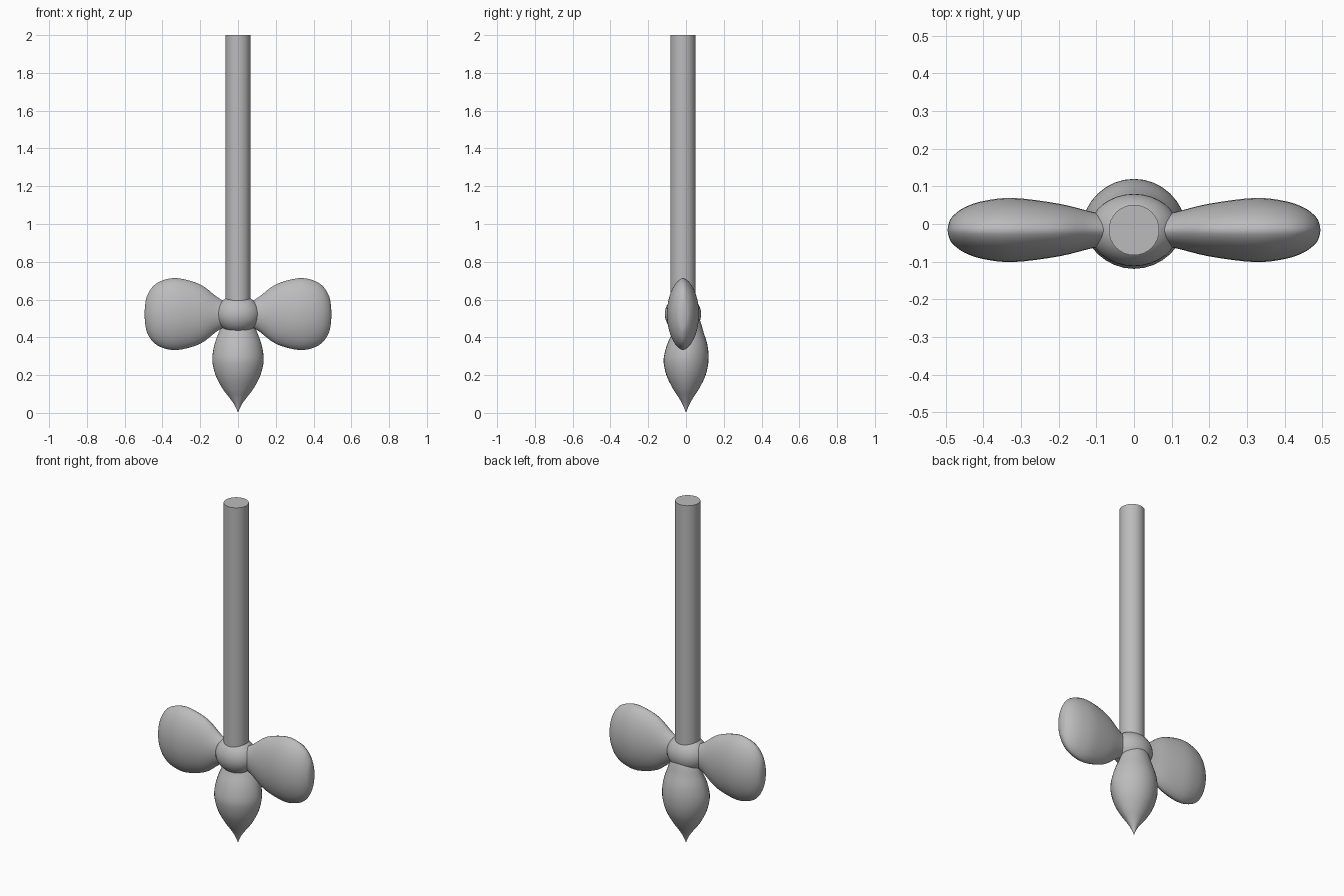
import bpy, bmesh, math
from mathutils import Vector

if "Cube" in bpy.data.objects:
    bpy.data.objects.remove(bpy.data.objects["Cube"], do_unlink=True)

grey = bpy.data.materials.new("plain grey")
grey.use_nodes = True
colour = (0.5, 0.5, 0.5, 1)
grey.diffuse_color = colour
grey.node_tree.nodes["Principled BSDF"].inputs["Base Color"].default_value = colour

AXIS_Y = -0.016   # the shaft, hub and blades share this centre line
HUB_Z = 0.523


def finish(obj, name):
    obj.name = name
    obj.data.materials.clear()
    obj.data.materials.append(grey)
    bpy.ops.object.select_all(action='DESELECT')
    bpy.context.view_layer.objects.active = obj
    obj.select_set(True)
    bpy.ops.object.transform_apply(location=True, rotation=True, scale=True)
    bpy.ops.object.shade_smooth_by_angle(angle=math.radians(40))
    return obj


def smooth_path(points, steps=4):
    """Catmull-Rom curve through the given stations."""
    p = [Vector(q) for q in points]
    p = [p[0]] + p + [p[-1]]
    out = []
    for i in range(1, len(p) - 2):
        a, b, c, d = p[i - 1:i + 3]
        for k in range(steps):
            t = k / steps
            out.append(0.5 * (2 * b + (c - a) * t + (2 * a - 5 * b + 4 * c - d) * t * t
                              + (3 * b - a - 3 * c + d) * t ** 3))
    return out + [p[-1]]


def loft(name, stations, place, pinch, sides=32):
    """Skin lens-shaped rings; stations are (position, half width, half thickness)."""
    bm = bmesh.new()
    rings = []
    for pos, wide, thick in smooth_path(stations):
        ring = []
        for k in range(sides):
            a = 2 * math.pi * k / sides
            s = math.sin(a)
            depth = math.copysign(abs(s) ** pinch, s)
            ring.append(bm.verts.new(place(pos, max(wide, 0) * math.cos(a), max(thick, 0) * depth)))
        rings.append(ring)
    for low, high in zip(rings, rings[1:]):
        for k in range(sides):
            n = (k + 1) % sides
            bm.faces.new((low[k], low[n], high[n], high[k]))
    bm.faces.new(rings[0])
    bmesh.ops.remove_doubles(bm, verts=bm.verts, dist=0.0005)
    bmesh.ops.recalc_face_normals(bm, faces=bm.faces)
    mesh = bpy.data.meshes.new(name)
    bm.to_mesh(mesh)
    bm.free()
    obj = bpy.data.objects.new(name, mesh)
    bpy.context.collection.objects.link(obj)
    return finish(obj, name)


# Long round shaft
bpy.ops.mesh.primitive_cylinder_add(vertices=32, radius=0.067, depth=1.45,
                                    location=(0, AXIS_Y, 1.275))
finish(bpy.context.object, "shaft")

# Rounded hub
bpy.ops.mesh.primitive_uv_sphere_add(segments=32, ring_count=20, radius=1,
                                     location=(0, AXIS_Y, HUB_Z))
bpy.context.object.scale = (0.118, 0.096, 0.1)
finish(bpy.context.object, "hub")

# Two side blades, narrow at the root and broad toward the tip
blade = [(0.04, 0.05, 0.035), (0.11, 0.09, 0.048), (0.2, 0.157, 0.07), (0.32, 0.19, 0.085),
         (0.4, 0.178, 0.077), (0.45, 0.147, 0.06), (0.48, 0.1, 0.038), (0.491, 0.055, 0.02),
         (0.495, 0, 0)]
for name, side in (("left_blade", 1), ("right_blade", -1)):
    loft(name, blade, lambda p, w, t, s=side: (s * p, AXIS_Y + t, HUB_Z + w), 1.2)

# Pointed bud below the hub, its top leaning slightly to the back
bud = [(0.53, 0.045, 0.04), (0.48, 0.08, 0.062), (0.43, 0.1, 0.08), (0.36, 0.125, 0.107),
       (0.28, 0.136, 0.119), (0.2, 0.119, 0.104), (0.13, 0.083, 0.07), (0.08, 0.045, 0.038),
       (0.04, 0.017, 0.016), (0, 0, 0)]
loft("pointed_bud", bud, lambda p, w, t: (w, t + 0.08 * max(p - 0.28, 0), p), 1.15)
